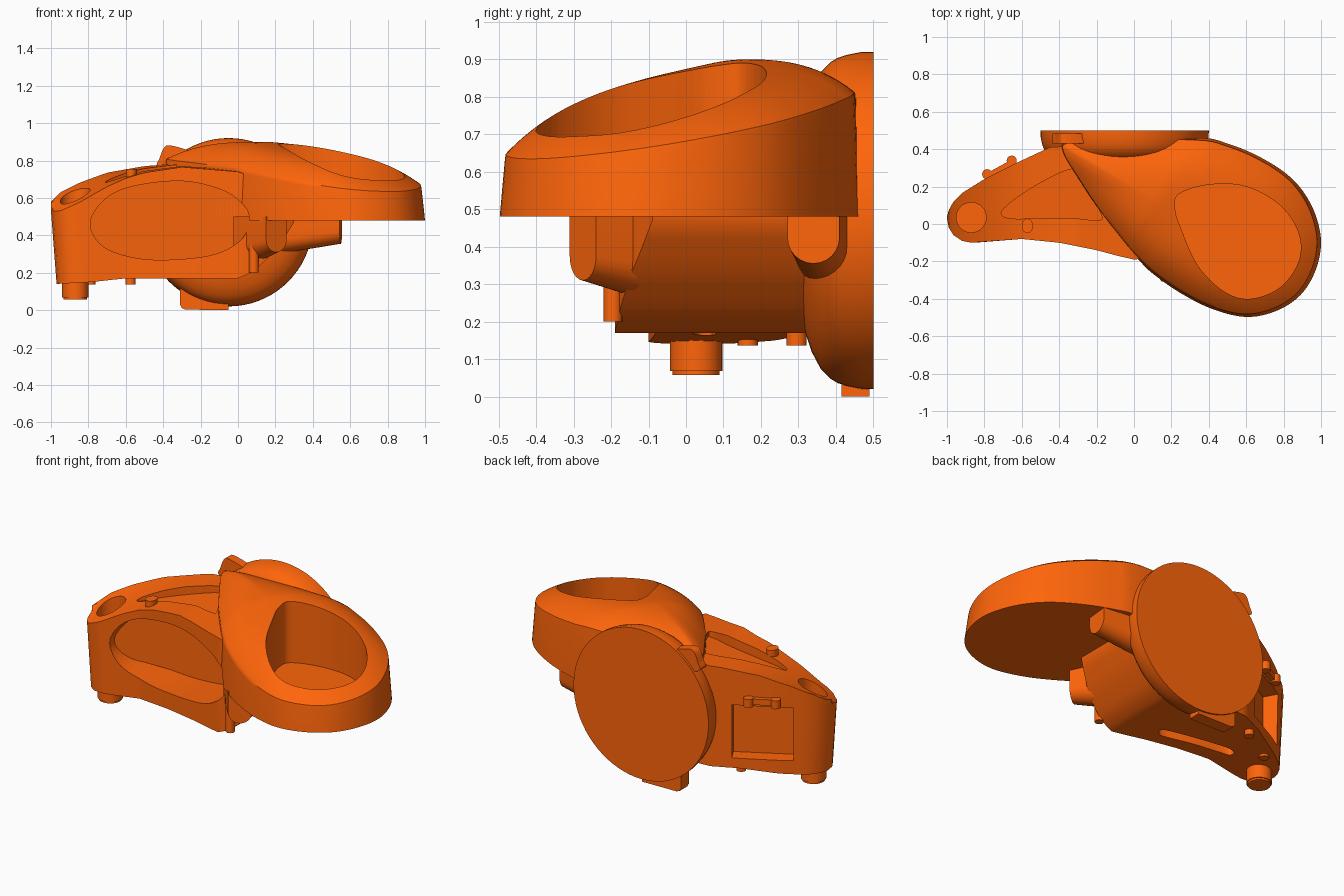
import bpy, bmesh, math
from mathutils import Vector

if "Cube" in bpy.data.objects:
    bpy.data.objects.remove(bpy.data.objects["Cube"])

mat = bpy.data.materials.new("orange_plastic")
mat.diffuse_color = (1.0, 0.13, 0.003, 1)
mat.use_nodes = True
mat.node_tree.nodes["Principled BSDF"].inputs["Base Color"].default_value = mat.diffuse_color


def finish(name, bm, angle=35):
    bmesh.ops.recalc_face_normals(bm, faces=bm.faces)
    me = bpy.data.meshes.new(name)
    bm.to_mesh(me)
    bm.free()
    ob = bpy.data.objects.new(name, me)
    bpy.context.collection.objects.link(ob)
    me.materials.append(mat)
    shade(ob, angle)
    return ob


def shade(ob, angle=35):
    bpy.ops.object.select_all(action='DESELECT')
    ob.select_set(True)
    bpy.context.view_layer.objects.active = ob
    bpy.ops.object.shade_smooth_by_angle(angle=math.radians(angle))


def loft(name, rings, cap=True, angle=35):
    """Skin a list of closed rings with equal point counts."""
    bm = bmesh.new()
    vs = [[bm.verts.new(p) for p in r] for r in rings]
    n = len(rings[0])
    for a, b in zip(vs, vs[1:]):
        for i in range(n):
            j = (i + 1) % n
            bm.faces.new((a[i], a[j], b[j], b[i]))
    if cap:
        bm.faces.new(vs[0])
        bm.faces.new(vs[-1])
    bmesh.ops.remove_doubles(bm, verts=bm.verts, dist=1e-5)
    return finish(name, bm, angle)


def spline(pts, steps=8):
    """Closed smooth curve through 2D points."""
    out, n = [], len(pts)
    for i in range(n):
        a, b, c, d = (Vector(pts[(i + k) % n]) for k in (-1, 0, 1, 2))
        for s in range(steps):
            t = s / steps
            out.append(0.5 * (2 * b + (c - a) * t + (2 * a - 5 * b + 4 * c - d) * t * t
                              + (3 * b - a - 3 * c + d) * t ** 3))
    return out


def interp(table, x):
    if x <= table[0][0]:
        return table[0][1]
    for (x0, y0), (x1, y1) in zip(table, table[1:]):
        if x <= x1:
            return y0 + (y1 - y0) * (x - x0) / (x1 - x0)
    return table[-1][1]


def prism(name, outline, low, high):
    lo = low if callable(low) else (lambda x, y: low)
    return loft(name, [[(x, y, lo(x, y)) for x, y in outline], [(x, y, high) for x, y in outline]])


def circle(x, y, r, n=32):
    return [(x + r * math.cos(2 * math.pi * i / n), y + r * math.sin(2 * math.pi * i / n)) for i in range(n)]


def slab_y(name, outline, y0, y1):
    return loft(name, [[(x, y0, z) for x, z in outline], [(x, y1, z) for x, z in outline]])


def cut(ob, cutter):
    cutter.hide_render = True
    m = ob.modifiers.new("cut", 'BOOLEAN')
    m.operation, m.solver, m.object = 'DIFFERENCE', 'EXACT', cutter
    bpy.ops.object.select_all(action='DESELECT')
    bpy.context.view_layer.objects.active = ob
    ob.select_set(True)
    bpy.ops.object.modifier_apply(modifier=m.name)
    bpy.data.objects.remove(cutter)


# Arm: lofted cross-sections along x (plan edges, top edges, underside)
front = [(-1, .03), (-.99, -.02), (-.965, -.06), (-.92, -.09), (-.87, -.1), (-.6, -.08), (-.4, -.1),
         (-.2, -.14), (-.08, -.172), (0, -.19), (.1, -.18), (.2, -.15), (.3, -.09)]
back = [(-1, .04), (-.99, .075), (-.965, .12), (-.92, .165), (-.8, .24), (-.6, .34), (-.45, .41),
        (-.3, .42), (0, .4), (.3, .3)]
top_f = [(-1, .53), (-.95, .53), (-.85, .575), (-.7, .66), (-.6, .705), (-.5, .735), (-.3, .765), (0, .74), (.15, .69), (.2, .5)]
top_b = [(-1, .58), (-.95, .63), (-.85, .68), (-.7, .735), (-.5, .77), (-.3, .785), (0, .76), (.15, .69), (.2, .5)]
low = [(-1, .14), (-.8, .15), (-.6, .17), (0, .17), (.05, .19), (.1, .22), (.15, .27), (.2, .32), (.25, .39), (.3, .47)]
xs = [-1, -.99, -.98, -.965, -.945, -.92, -.895, -.87] + [-.84 + .03 * i for i in range(39)]
rings = []
for x in xs:
    f, b, z0, tf, tb = (interp(t, x) for t in (front, back, low, top_f, top_b))
    bx = x + .03 * max(0, (-.6 - x) / .4)
    ring = [(bx, b, z0), (bx, f, z0)]
    for k in range(9):
        u = k / 8
        ring.append((x, f + (b - f) * u, tf + (tb - tf) * u))
    rings.append(ring)
arm = loft("arm", rings)

# Oval front pocket with a slanted inner end wall
oval = spline([(-.79, .46), (-.72, .585), (-.57, .66), (-.3, .69), (-.08, .64), (.03, .56), (.06, .48),
               (.02, .38), (-.12, .3), (-.35, .27), (-.55, .28), (-.72, .34)], 6)
wall = [(-.8, -.06), (-.66, .08), (-.6, .12), (-.5, .14), (.1, .12)]


def pocket_cutter():
    return loft("pocket_cutter", [[(x, y if y else interp(wall, x), z) for x, z in oval] for y in (-.45, -.16, 0)])


cut(arm, pocket_cutter())
# Shallow top pocket, round socket, bottom slot, rear window
cut(arm, prism("top_cutter", spline([(-.71, .06), (-.64, .13), (-.5, .22), (-.35, .29), (-.3, .26), (-.18, .06),
                                     (-.19, .02), (-.32, .03), (-.5, .03), (-.66, .03)], 5),
               lambda x, y: .687 + .12 * (x + .5) + .1 * y, 1.0))
cut(arm, prism("socket_cutter", circle(-.87, .035, .08), .5, .9))
cut(arm, prism("slot_cutter", spline([(-.66, .05), (-.62, .08), (-.4, .05), (-.22, .01), (-.2, -.02), (-.24, -.05),
                                      (-.42, -.01), (-.62, .02)], 4), .1, .22))
d, nrm, c = Vector((-.3, -.165)).normalized(), Vector((-.48, .877)), Vector((-.71, .285))
rect = [c + d * a * .17 + nrm * b for a, b in ((-1, -.09), (1, -.09), (1, .15), (-1, .15))]
cut(arm, prism("window_cutter", rect, .23, .55))
shade(arm)

# Latch lip above the rear window: bar with two knobs
bar = [c + d * a * .09 + nrm * b for a, b in ((-1, -.03), (1, -.03), (1, .025), (-1, .025))]
prism("latch_bar", bar, .57, .605)
for s in (-1, 1):
    p = c + d * s * .075 + nrm * .02
    prism("latch_knob", circle(p.x, p.y, .027, 16), .56, .61)

# Pod: teardrop with tilted domed top
plan = spline([(1, -.1), (.97, .05), (.9, .18), (.8, .28), (.65, .37), (.5, .43), (.36, .462), (0, .465), (-.35, .45),
               (-.4, .4), (-.3, .23), (-.2, .08), (-.1, -.05), (0, -.17), (.1, -.265), (.25, -.37), (.42, -.455),
               (.6, -.497), (.76, -.465), (.89, -.38), (.97, -.25)], 6)
cen = Vector((.32, 0))


def pod_ring(s, h):
    ring = []
    for p in plan:
        q = cen + (p - cen) * s
        ring.append((q.x, q.y, min(.775 - .1 * q.x + .15 * q.y, .772 + .08 * q.y) + h))
    return ring


pod_rings = [[(p.x, p.y, .48) for p in plan], pod_ring(.972, -.01), pod_ring(.968, .003)]
for i in range(1, 25):
    s = (1 - i / 25) ** .8
    pod_rings.append(pod_ring(.968 * s, .003 + .115 * (1 - s ** 3.5)))
pod = loft("pod", pod_rings)
cut(pod, pocket_cutter())
cut(pod, prism("well_cutter", spline([(.24, .16), (.4, .21), (.6, .2), (.78, .1), (.88, -.05), (.88, -.2), (.78, -.34),
                                      (.62, -.4), (.48, -.36), (.34, -.22), (.25, -.02), (.22, .08)], 6), .52, 1.1))
shade(pod)

# Round domed mount with a flat back
prof = [(.5, .45), (.465, .449), (.43, .442), (.405, .434), (.385, .422), (.36, .397), (.335, .35), (.315, .29),
        (.3, .21), (.29, .12), (.285, .01)]
loft("round_mount", [[(x, y, z) for x, z in circle(-.05, .47, r, 72)] for y, r in prof], angle=45)

# Tabs on the mount rim
slab_y("top_tab", spline([(-.43, .77), (-.42, .81), (-.395, .87), (-.36, .88), (-.27, .855), (-.25, .83), (-.26, .76),
                          (-.34, .74)], 4), .43, .485)
slab_y("bottom_tab", [(-.31, .12), (-.31, .03), (-.30, .01), (-.28, .003), (-.05, 0), (-.05, .05), (-.15, .13)], .415, .49)


# U-shaped pegs under the pod
def peg(name, p0, p1, w0, w1, z0, z1, zt=.5):
    p0, p1 = Vector(p0), Vector(p1)
    a = (p1 - p0).normalized()
    side = Vector((-a.y, a.x))
    rr = []
    for p, w, z in ((p0, w0, z0), (p1, w1, z1)):
        pts = [(p.x + side.x * w, p.y + side.y * w, zt)]
        for k in range(13):
            t = math.pi * k / 12
            q = p + side * w * math.cos(t)
            pts.append((q.x, q.y, z + w - w * math.sin(t)))
        q = p - side * w
        pts.append((q.x, q.y, zt))
        rr.append(pts)
    return loft(name, rr)


peg("rear_peg", (.12, .38), (.55, .34), .08, .07, .285, .355)
peg("front_peg", (.06, -.05), (.205, -.275), .1, .065, .24, .31)

# Feet and small pins
prism("foot", circle(-.87, .027, .07), .068, .2)
prism("foot_tip", circle(-.87, .027, .063), .057, .1)
for x, y, r, a, b in ((-.575, .295, .027, .137, .2), (-.79, .165, .027, .137, .2), (.085, -.195, .025, .2, .4)):
    prism("pin", circle(x, y, r, 20), a, b)
prism("top_pin", [(x, -.01 + (y + .01) * 1.3) for x, y in circle(-.57, -.01, .03, 20)], .7, .755)
